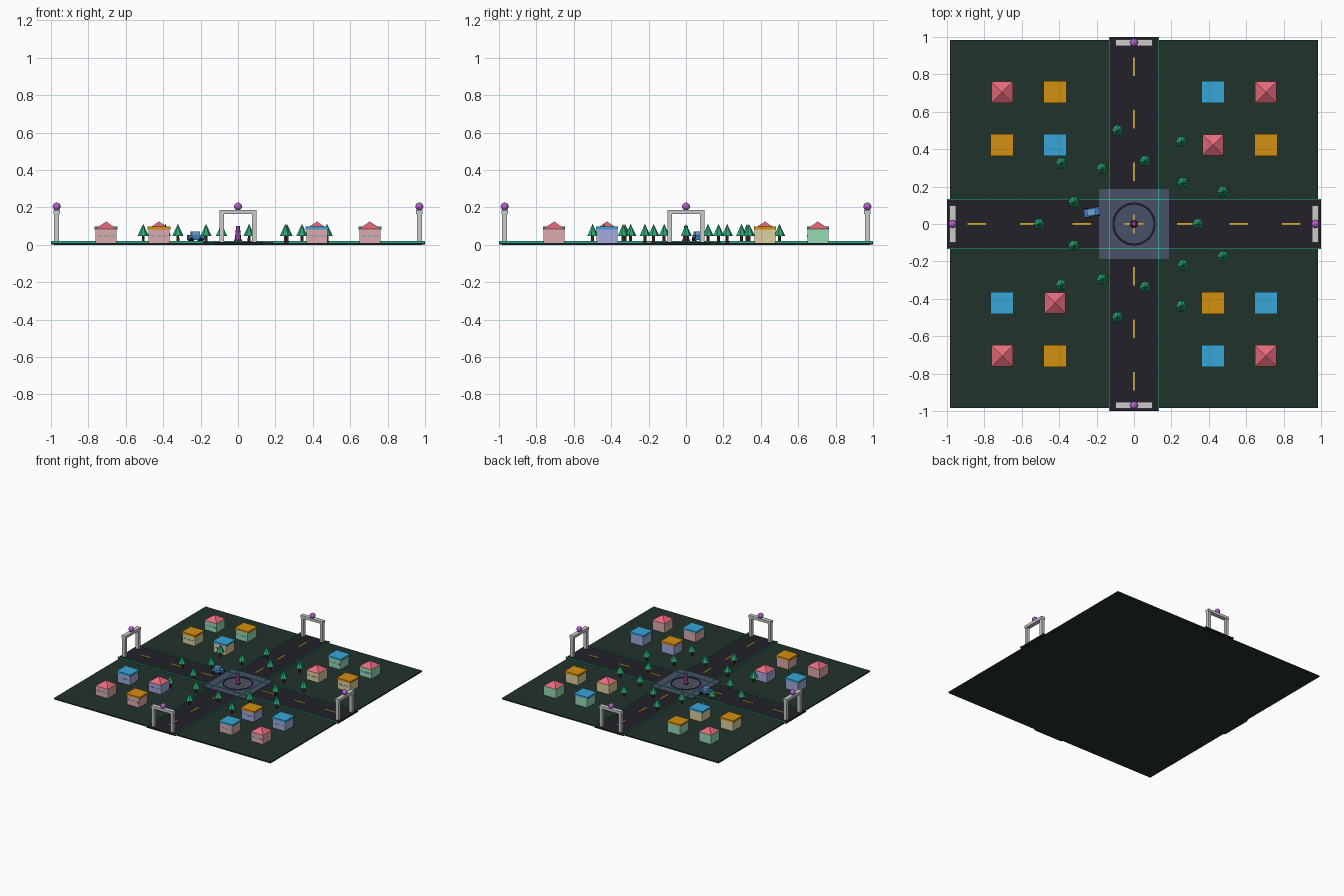
import bpy, bmesh
from math import pi, cos, sin, radians
from mathutils import Matrix, Vector

if "Cube" in bpy.data.objects:
    bpy.data.objects.remove(bpy.data.objects["Cube"])

mats = {}


def mat(hex_code):
    if hex_code not in mats:
        m = bpy.data.materials.new("colour_" + hex_code)
        rgb = [(int(hex_code[i:i + 2], 16) / 255) ** 2.2 for i in (0, 2, 4)]
        m.diffuse_color = (*rgb, 1)
        m.use_nodes = True
        m.node_tree.nodes["Principled BSDF"].inputs["Base Color"].default_value = m.diffuse_color
        mats[hex_code] = m
    return mats[hex_code]


def finish(name, bm, colour, M, smooth=False):
    bm.transform(M)
    me = bpy.data.meshes.new(name)
    for f in bm.faces:
        f.smooth = smooth
    bm.to_mesh(me)
    bm.free()
    if colour:
        me.materials.append(mat(colour))
    ob = bpy.data.objects.new(name, me)
    bpy.context.collection.objects.link(ob)
    return ob


I = Matrix.Identity(4)


def box(name, x, y, z0, z1, sx, sy, colour=None, M=I):
    bm = bmesh.new()
    bmesh.ops.create_cube(bm, size=1)
    T = Matrix.Translation((x, y, (z0 + z1) / 2)) @ Matrix.Diagonal((sx, sy, z1 - z0, 1))
    return finish(name, bm, colour, M @ T)


def cone(name, x, y, z0, z1, r0, r1, n, colour=None, M=I, turn=0.0):
    bm = bmesh.new()
    bmesh.ops.create_cone(bm, cap_ends=True, segments=n, radius1=r0, radius2=r1, depth=z1 - z0)
    T = Matrix.Translation((x, y, (z0 + z1) / 2)) @ Matrix.Rotation(turn, 4, 'Z')
    return finish(name, bm, colour, M @ T)


def ball(name, x, y, z, r, colour, M=I):
    bm = bmesh.new()
    bmesh.ops.create_uvsphere(bm, u_segments=16, v_segments=10, radius=r)
    return finish(name, bm, colour, M @ Matrix.Translation((x, y, z)), True)


def spin_z(a):
    return Matrix.Rotation(a, 4, 'Z')


# ground and crossing roads
box("ground", 0, 0, 0, 0.01, 1.97, 1.97, "26352F")
box("road_east_west", 0, 0, 0.002, 0.014, 2, 0.26, "26262D")
for s in (-1, 1):
    box("road_north_south", 0, s * 0.565, 0.002, 0.014, 0.26, 0.87, "26262D")

# central plaza with ring and monument
box("plaza", 0, 0, 0.008, 0.016, 0.374, 0.374, "4A5268")
bpy.ops.mesh.primitive_torus_add(major_radius=0.11, minor_radius=0.004, major_segments=40,
                                 minor_segments=6, location=(0, 0, 0.018))
ring = bpy.context.object
ring.name = "plaza_ring"
ring.data.materials.append(mat("4B2F5C"))
bpy.ops.object.shade_smooth_by_angle()
cone("monument_base", 0, 0, 0.014, 0.028, 0.022, 0.02, 8, "5A3A6A")
cone("monument_spire", 0, 0, 0.028, 0.102, 0.017, 0.01, 8, "B44FC4")

# curb lines and lane dashes in both road directions
for M in (I, spin_z(pi / 2)):
    for s in (-1, 1):
        box("curb_line", 0, s * 0.13, 0.01, 0.02, 2, 0.006, "35A88F", M)
    for i in range(-3, 4):
        box("lane_dash", i * 0.28, 0, 0.012, 0.0175, 0.10, 0.01, "D9A92B", M)

# gates at the four road ends
for k in range(4):
    M = spin_z(k * pi / 2)
    for s in (-1, 1):
        box("gate_post", s * 0.0865, -0.97, 0.012, 0.168, 0.025, 0.026, "CFCFCF", M)
    box("gate_beam", 0, -0.97, 0.165, 0.187, 0.20, 0.034, "CFCFCF", M)
    ball("gate_lamp", 0, -0.97, 0.205, 0.021, "B25CCB", M)

# houses: rows from front to back, R = pyramid roof, O / B = flat roof
spots = (-0.705, -0.422, 0.422, 0.705)
walls = ("DDA9AB", "A3A8DC", "DDCF9E", "93D9B4")
for y, wall, roofs in zip(spots, walls, ("ROBR", "BROB", "OBRO", "ROBR")):
    for x, roof in zip(spots, roofs):
        box("house_walls", x, y, 0.008, 0.086, 0.112, 0.112, wall)
        if roof == "R":
            cone("house_pyramid_roof", x, y, 0.086, 0.125, 0.0805, 0, 4, "E56A7A", turn=pi / 4)
        else:
            box("house_flat_roof", x, y, 0.083, 0.098, 0.124, 0.118,
                "D48E17" if roof == "O" else "3BA5D8")
        for i in (-1, 0, 1):
            box("house_window", x + i * 0.033, y - 0.056, 0.044, 0.054, 0.022, 0.003, "7FA6C4")

# trees on two alternating circles
for i in range(18):
    r = 0.507 if i % 2 else 0.342
    x, y = r * cos(radians(20 * i)), r * sin(radians(20 * i))
    cone("tree_trunk", x, y, 0.01, 0.052, 0.009, 0.008, 6, "4A3526")
    cone("tree_crown", x, y, 0.048, 0.112, 0.031, 0, 7, "2FA877")

# car
C = Matrix.Translation((-0.226, 0.064, 0)) @ spin_z(radians(12))
box("car_body", 0, 0, 0.027, 0.053, 0.085, 0.044, "3F7FC4", C)
box("car_cabin", -0.003, 0, 0.053, 0.072, 0.045, 0.036, "6FA3D8", C)
for sx in (-1, 1):
    for sy in (-1, 1):
        T = C @ Matrix.Translation((sx * 0.026, sy * 0.021, 0.028)) @ Matrix.Rotation(pi / 2, 4, 'X')
        cone("car_wheel", 0, 0, -0.005, 0.005, 0.012, 0.012, 12, "1C1C20", T)
